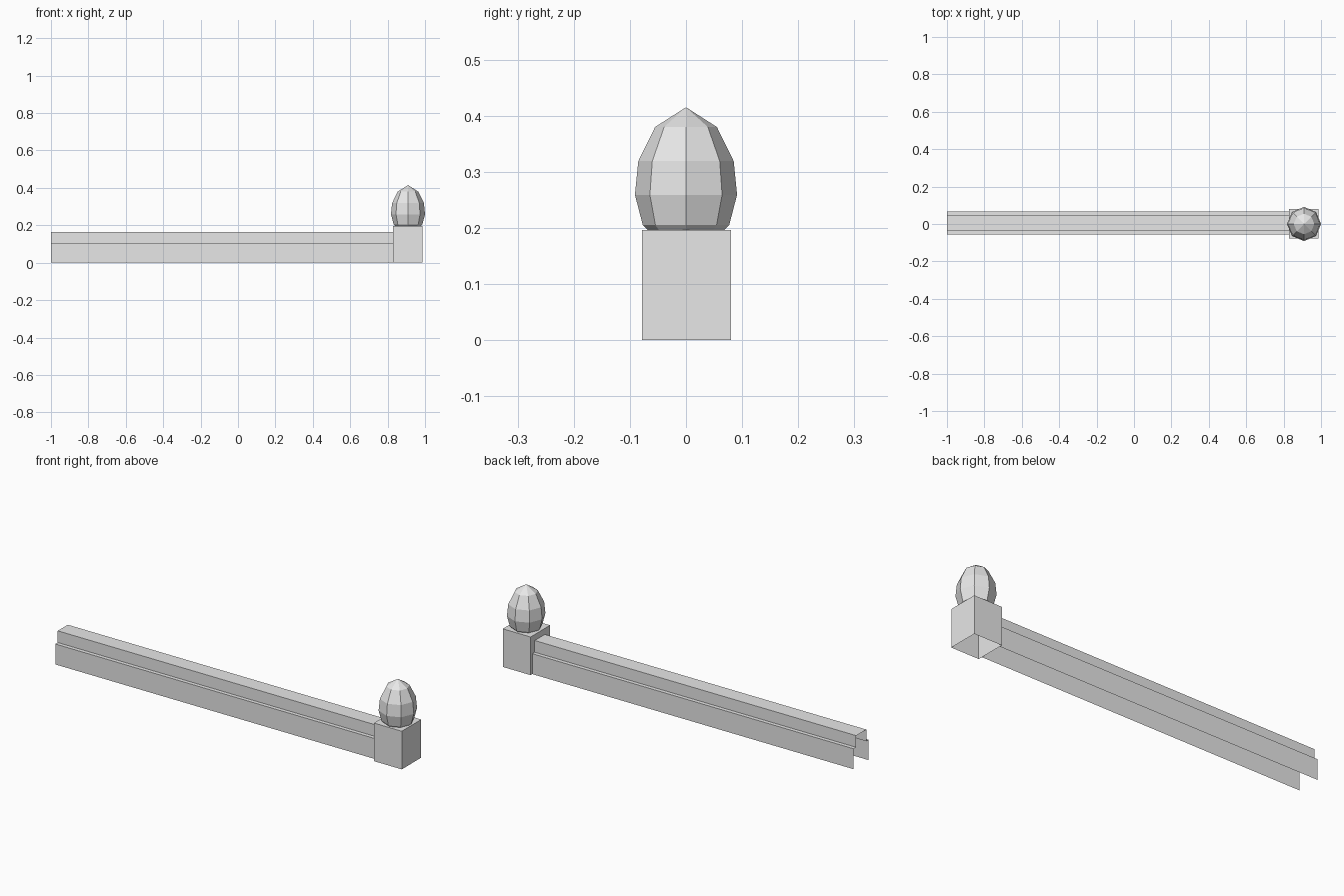
import bpy
import bmesh
import math

cube = bpy.data.objects.get("Cube")
if cube:
    bpy.data.objects.remove(cube, do_unlink=True)

stone = bpy.data.materials.new("grey_stone")
stone.use_nodes = True
colour = (0.8, 0.8, 0.8, 1.0)
stone.diffuse_color = colour
stone.node_tree.nodes["Principled BSDF"].inputs["Base Color"].default_value = colour


def finish(name, bm):
    mesh = bpy.data.meshes.new(name)
    bm.to_mesh(mesh)
    bm.free()
    mesh.materials.append(stone)
    obj = bpy.data.objects.new(name, mesh)
    bpy.context.collection.objects.link(obj)
    return obj


# Rail: stepped profile swept along x, open underneath and at the ends
X_START, X_END, RAIL_Y = -1.0, 0.828, 0.005
half = [(0.061, 0.0), (0.061, 0.105), (0.041, 0.105), (0.041, 0.165)]
profile = [(RAIL_Y - w, z) for w, z in half]
profile += [(RAIL_Y + w, z) for w, z in reversed(half)]
bm = bmesh.new()
rows = [[bm.verts.new((x, y, z)) for y, z in profile] for x in (X_START, X_END)]
for i in range(len(profile) - 1):
    bm.faces.new((rows[0][i], rows[1][i], rows[1][i + 1], rows[0][i + 1]))
finish("rail", bm)

# Post: box with an open underside
POST_X, POST_Y, POST_W, POST_H = 0.907, 0.001, 0.158, 0.196
bm = bmesh.new()
bmesh.ops.create_cube(bm, size=1.0)
bm.normal_update()
bottom = [f for f in bm.faces if f.normal.z < -0.5]
bmesh.ops.delete(bm, geom=bottom, context="FACES_ONLY")
for v in bm.verts:
    v.co.x = POST_X + v.co.x * POST_W
    v.co.y = POST_Y + v.co.y * POST_W
    v.co.z = (v.co.z + 0.5) * POST_H
finish("post", bm)

# Finial: eight-sided egg made from stacked rings and a pointed top
SIDES, FINIAL_X, APEX = 8, 0.909, 0.415
rings = [(0.068, 0.196), (0.077, 0.205), (0.091, 0.259), (0.085, 0.319), (0.055, 0.38)]
bm = bmesh.new()
loops = []
for r, z in rings:
    angles = [math.tau * i / SIDES for i in range(SIDES)]
    loops.append([bm.verts.new((FINIAL_X + r * math.cos(a), r * math.sin(a), z)) for a in angles])
tip = bm.verts.new((FINIAL_X, 0, APEX))
for i in range(SIDES):
    j = (i + 1) % SIDES
    for low, high in zip(loops, loops[1:]):
        bm.faces.new((low[i], low[j], high[j], high[i]))
    bm.faces.new((loops[-1][i], loops[-1][j], tip))
finish("finial", bm)
